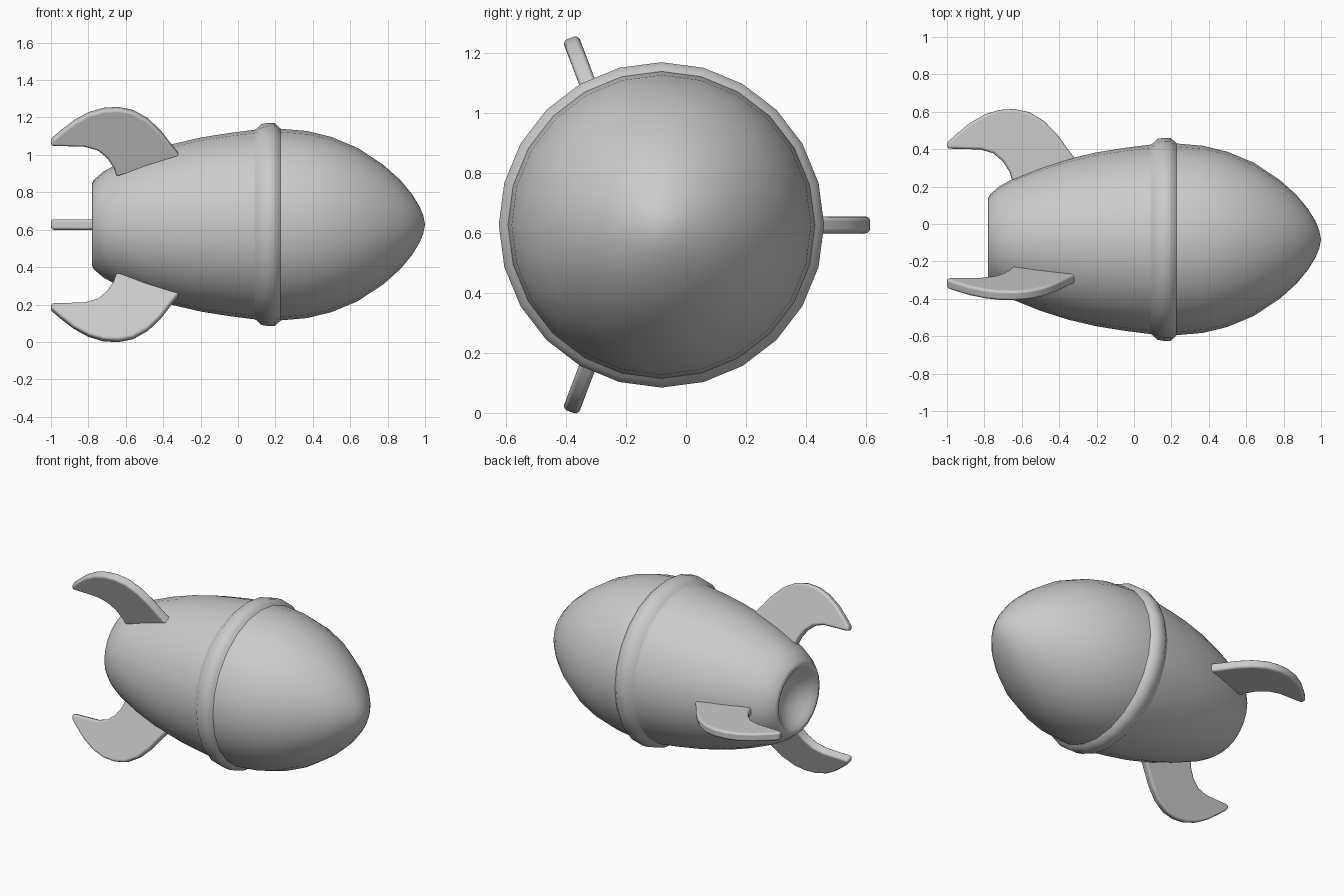
import bpy, bmesh
from math import radians, cos, sin, tau
from mathutils import Matrix, Vector

cube = bpy.data.objects.get("Cube")
if cube:
    bpy.data.objects.remove(cube)

AXIS_Y, AXIS_Z = -0.082, 0.6275

grey = bpy.data.materials.new("plain_grey")
grey.use_nodes = True
COLOUR = (0.6, 0.6, 0.6, 1)
grey.diffuse_color = COLOUR
grey.node_tree.nodes["Principled BSDF"].inputs["Base Color"].default_value = COLOUR


def make_object(name, bm, sharp=None):
    bmesh.ops.recalc_face_normals(bm, faces=bm.faces)
    mesh = bpy.data.meshes.new(name)
    bm.to_mesh(mesh)
    bm.free()
    mesh.shade_smooth()
    if sharp:
        mesh.set_sharp_from_angle(angle=radians(sharp))
    mesh.materials.append(grey)
    obj = bpy.data.objects.new(name, mesh)
    bpy.context.collection.objects.link(obj)
    return obj


def lathe(name, profile, sharp):
    """Spin (x, radius) points around the long axis of the rocket."""
    bm = bmesh.new()
    verts = [bm.verts.new((x, 0, r)) for x, r in profile]
    edges = [bm.edges.new(pair) for pair in zip(verts, verts[1:])]
    bmesh.ops.spin(bm, geom=verts + edges, cent=(0, 0, 0), axis=(1, 0, 0),
                   angle=tau, steps=24, use_merge=True)
    bmesh.ops.remove_doubles(bm, verts=bm.verts, dist=0.0005)
    obj = make_object(name, bm, sharp)
    obj.location = (0, AXIS_Y, AXIS_Z)
    return obj


# Hull with hollow exhaust at the tail and rounded nose
lathe("hull", [
    (-0.67, 0), (-0.68, 0.07), (-0.71, 0.13), (-0.75, 0.18), (-0.775, 0.205),
    (-0.78, 0.22), (-0.77, 0.24), (-0.72, 0.283), (-0.65, 0.322), (-0.5, 0.382),
    (-0.35, 0.43), (-0.2, 0.465), (-0.05, 0.489), (0.1, 0.508), (0.22, 0.513),
    (0.37, 0.5), (0.5, 0.468), (0.64, 0.41), (0.78, 0.317), (0.87, 0.236),
    (0.93, 0.163), (0.97, 0.098), (0.99, 0.05), (1.0, 0)], 50)

# Raised band around the widest part
lathe("band", [
    (0.07, 0.495), (0.1, 0.513), (0.125, 0.537), (0.16, 0.543), (0.195, 0.543),
    (0.215, 0.525), (0.235, 0.506)], 50)

# Curved fin outline as (x, radius)
FIN = [
    (-1.0, 0.485), (-1.0, 0.517), (-0.95, 0.562), (-0.88, 0.62), (-0.8, 0.667),
    (-0.72, 0.692), (-0.64, 0.697), (-0.56, 0.68), (-0.48, 0.632), (-0.41, 0.56),
    (-0.36, 0.49), (-0.31, 0.425), (-0.46, 0.375), (-0.6, 0.322), (-0.65, 0.31),
    (-0.665, 0.36), (-0.7, 0.415), (-0.75, 0.459), (-0.82, 0.48), (-0.91, 0.483)]


def fin(name, angle, origin_y, shift):
    a = radians(angle)
    out = Vector((0, cos(a), sin(a)))
    origin = Vector((0, origin_y, AXIS_Z))
    bm = bmesh.new()
    bm.faces.new([bm.verts.new(origin + Vector((x, 0, 0)) + out * (r + shift))
                  for x, r in FIN])
    obj = make_object(name, bm)
    thick = obj.modifiers.new("thickness", "SOLIDIFY")
    thick.thickness = 0.056
    thick.offset = 0
    edge = obj.modifiers.new("rounded_edges", "BEVEL")
    edge.width = 0.018
    edge.segments = 3
    edge.harden_normals = True


# One fin straight out at the back, two leaning towards the front
fin("back_fin", 0, AXIS_Y, 0)
fin("upper_front_fin", 110.7, -0.15, -0.03)
fin("lower_front_fin", -110.7, -0.15, -0.03)
